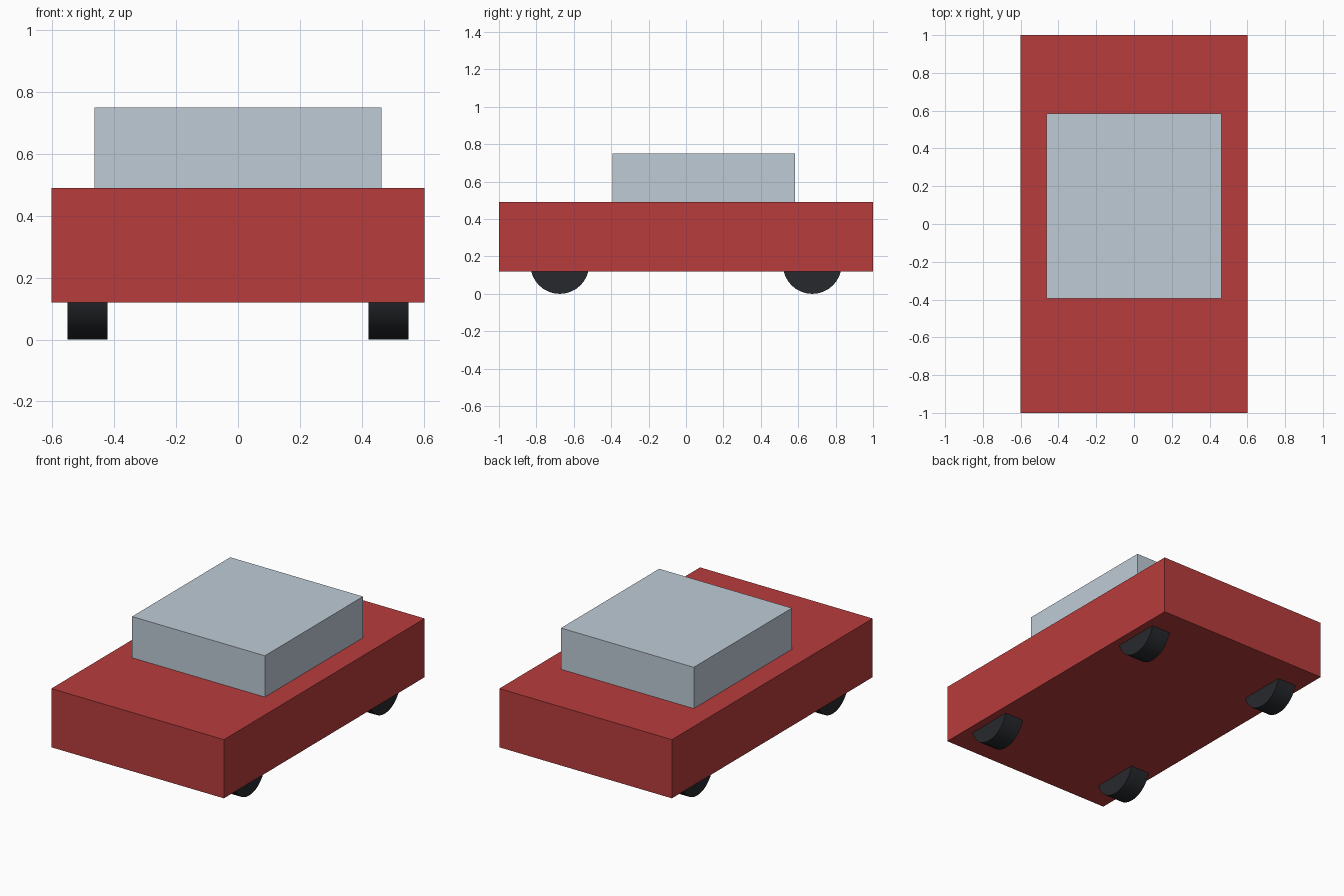
import bpy
import math

if "Cube" in bpy.data.objects:
    bpy.data.objects.remove(bpy.data.objects["Cube"])


def material(name, rgb):
    m = bpy.data.materials.new(name)
    m.diffuse_color = (*rgb, 1)
    m.use_nodes = True
    m.node_tree.nodes["Principled BSDF"].inputs["Base Color"].default_value = m.diffuse_color
    return m


def box(name, lo, hi, mat):
    centre = [(a + b) / 2 for a, b in zip(lo, hi)]
    bpy.ops.mesh.primitive_cube_add(size=1, location=centre)
    ob = bpy.context.object
    ob.name = name
    ob.scale = [b - a for a, b in zip(lo, hi)]
    bpy.ops.object.transform_apply(location=False, rotation=False, scale=True)
    ob.data.materials.append(mat)


def wheel(name, x, y, mat):
    bpy.ops.mesh.primitive_cylinder_add(vertices=32, radius=WHEEL_R, depth=0.13,
                                        location=(x, y, WHEEL_R),
                                        rotation=(0, math.pi / 2, 0))
    ob = bpy.context.object
    ob.name = name
    ob.data.materials.append(mat)
    bpy.ops.object.shade_smooth_by_angle(angle=math.radians(30))


WHEEL_R = 0.157
red = material("red_paint", (0.48, 0.045, 0.045))
glass = material("pale_glass", (0.52, 0.60, 0.67))
rubber = material("dark_rubber", (0.02, 0.022, 0.026))

# Body slab and cabin block
box("body", (-0.602, -1, 0.12), (0.602, 1, 0.49), red)
box("cabin", (-0.463, -0.394, 0.49), (0.463, 0.584, 0.75), glass)

# Four wheels, partly sunk into the body
for side, x in (("left", -0.486), ("right", 0.486)):
    for end, y in (("front", -0.675), ("back", 0.675)):
        wheel(f"{end}_{side}_wheel", x, y, rubber)
